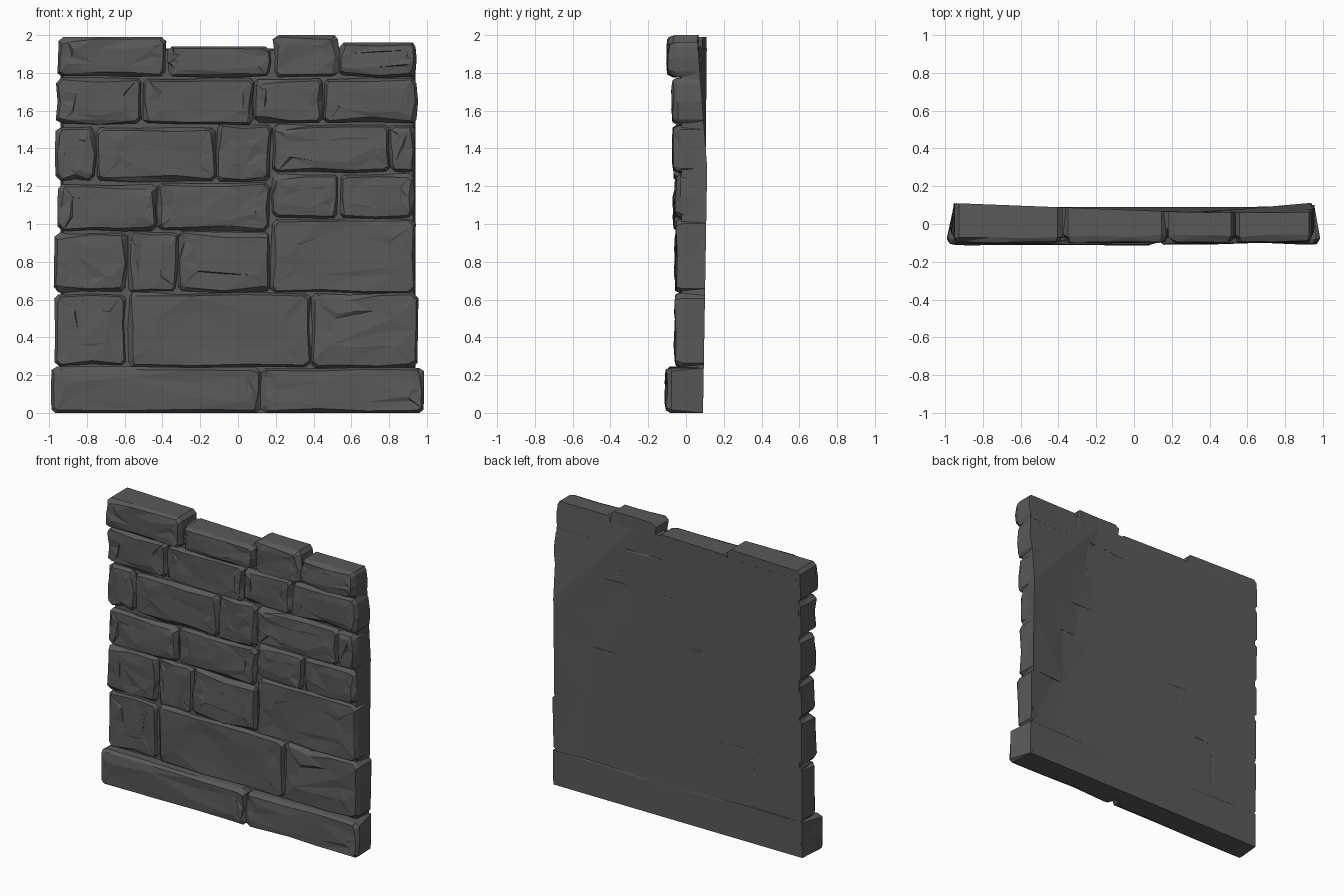
import bpy, bmesh, random
from mathutils import Vector
from mathutils.geometry import barycentric_transform, intersect_point_tri_2d

if "Cube" in bpy.data.objects:
    bpy.data.objects.remove(bpy.data.objects["Cube"])

random.seed(7)

mat = bpy.data.materials.new("dark_stone")
mat.diffuse_color = (0.1, 0.1, 0.1, 1)
mat.use_nodes = True
mat.node_tree.nodes["Principled BSDF"].inputs["Base Color"].default_value = mat.diffuse_color

# Back surface: a gently folded sheet given as (x, z, y) corners
BACK = [(-0.94, 0, .09), (0.94, 0, .09), (0.94, 1.3, .112), (0.94, 1.95, .062),
        (0.35, 1.93, .06), (-0.94, 1.98, .11)]
TRIS = [(0, 1, 4), (1, 2, 4), (2, 3, 4), (0, 4, 5)]


def back_y(x, z):
    """Depth of the back sheet at a point of the wall."""
    p = Vector((min(max(x, -.939), .939), min(max(z, .001), 1.97)))
    for shrink in (0, .02, .04, .08):
        q = Vector((p.x, p.y - shrink))
        for t in TRIS:
            a, b, c = [Vector(BACK[i]) for i in t]
            if intersect_point_tri_2d(q, a.xy, b.xy, c.xy):
                flat = [Vector((v.x, v.y, 0)) for v in (a, b, c)]
                return barycentric_transform(Vector((q.x, q.y, 0)), *flat, a, b, c).z
    return .08


def finish(name, bm):
    bmesh.ops.recalc_face_normals(bm, faces=bm.faces)
    me = bpy.data.meshes.new(name)
    bm.to_mesh(me)
    bm.free()
    me.materials.append(mat)
    bpy.context.collection.objects.link(bpy.data.objects.new(name, me))


def jit(a):
    return random.uniform(-a, a)


def stone(name, x0, x1, z0, z1, yf):
    """Rough-hewn block: cut corners, chipped bevel, faceted front, flat back."""
    w, h = x1 - x0, z1 - z0
    cx, cz = (x0 + x1) / 2, (z0 + z1) / 2
    c = .022
    n = 3 if w > .5 else 2
    # outline, anticlockwise from the lower left corner
    pts = []
    pts += [(x0 + c + (w - 2 * c) * i / n, z0) for i in range(n + 1)]
    pts += [(x1, z0 + c + (h - 2 * c) * i / 2) for i in range(3)]
    pts += [(x1 - c - (w - 2 * c) * i / n, z1) for i in range(n + 1)]
    pts += [(x0, z1 - c - (h - 2 * c) * i / 2) for i in range(3)]
    pts = [(x + jit(.007), min(max(z + (jit(.006) if .02 < z < 1.9 else 0), 0), 2)) for x, z in pts]

    bm = bmesh.new()
    rings = []

    def ring(fn):
        rings.append([bm.verts.new(fn(x, z)) for x, z in pts])

    def pull(x, z, d):
        return (cx + (x - cx) * (1 - 2 * d / w), cz + (z - cz) * (1 - 2 * d / h))

    def back(x, z):
        bx = min(max(x, -.955), .955)
        return bx, back_y(bx, z), z

    def shoulder(x, z):
        return x, yf + .034 + jit(.01), z

    def bevel(x, z):
        px, pz = pull(x, z, .011 + random.random() ** 3 * .022)
        return px, yf + .005 + jit(.005), pz

    def face(x, z):
        px, pz = pull(x, z, min(w, h) * random.uniform(.2, .34))
        return px + jit(.02), yf + .002 + jit(.007), pz

    for fn in (back, shoulder, bevel, face):
        ring(fn)
    bm.faces.new(rings[0])
    for a, b in zip(rings, rings[1:]):
        for i in range(len(pts)):
            j = (i + 1) % len(pts)
            bm.faces.new((a[i], a[j], b[j], b[i]))
    bm.faces.new(rings[-1])
    bmesh.ops.triangulate(bm, faces=bm.faces[:])
    finish(name, bm)


# Courses from the ground up: (front depth, [(x0, x1, z0, z1), ...])
COURSES = [
    (-.108, [(-.985, .12, 0, .245), (.125, .98, 0, .24)]),
    (-.055, [(-.97, -.59, .25, .63), (-.58, .385, .245, .635), (.387, .95, .24, .63)]),
    (-.058, [(-.97, -.59, .64, .955), (-.585, -.32, .64, .96), (-.315, .17, .64, .96),
             (.175, .935, .635, 1.025)]),
    (-.063, [(-.955, -.43, .965, 1.21), (-.425, .17, .965, 1.22), (.18, .535, 1.03, 1.265),
             (.54, .93, 1.03, 1.265)]),
    (-.065, [(-.965, -.755, 1.23, 1.51), (-.745, -.12, 1.225, 1.51), (-.115, .175, 1.225, 1.525),
             (.185, .80, 1.275, 1.525), (.802, .94, 1.275, 1.525)]),
    (-.075, [(-.96, -.51, 1.53, 1.77), (-.505, .08, 1.53, 1.77), (.085, .45, 1.535, 1.77),
             (.455, .95, 1.535, 1.77)]),
    (-.100, [(-.95, -.38, 1.78, 1.99), (-.37, .17, 1.78, 1.94), (.19, .535, 1.78, 2.0),
             (.54, .945, 1.78, 1.96)]),
]
for r, (yf, blocks) in enumerate(COURSES):
    for k, b in enumerate(blocks):
        stone(f"stone_course{r + 1}_{k + 1}", *b, yf + jit(.006))

# Mortar core closing the joints, with the folded back sheet
bm = bmesh.new()
rear = [bm.verts.new((x, y, min(z, 1.93))) for x, z, y in BACK]
fore = [bm.verts.new((x * .985, -.025, min(z, 1.92))) for x, z, y in BACK]
for t in TRIS:
    bm.faces.new([rear[i] for i in t])
    bm.faces.new([fore[i] for i in reversed(t)])
for i in range(len(BACK)):
    j = (i + 1) % len(BACK)
    bm.faces.new((rear[i], rear[j], fore[j], fore[i]))
finish("mortar_core", bm)
